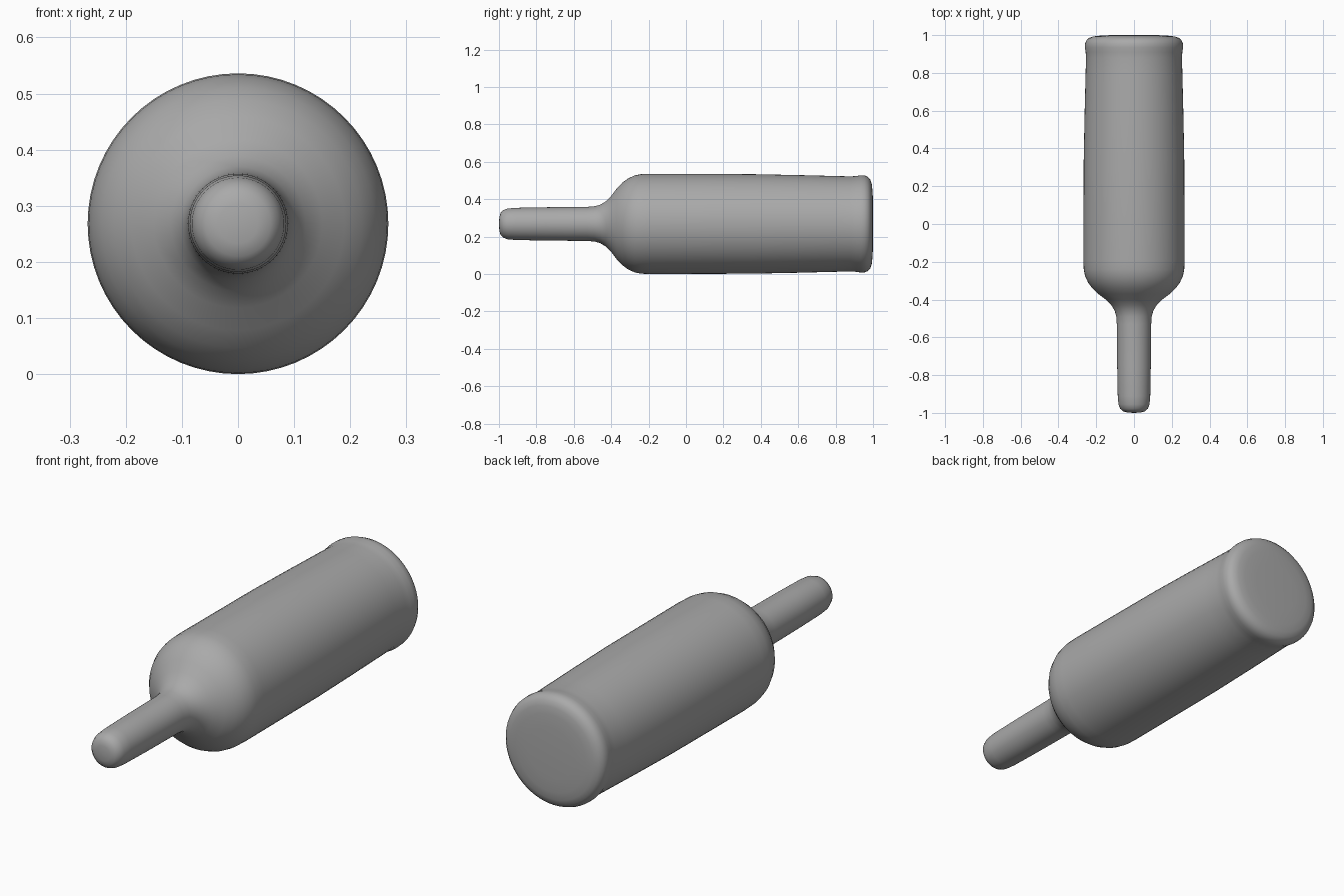
import bpy
import bmesh
import math

if "Cube" in bpy.data.objects:
    bpy.data.objects.remove(bpy.data.objects["Cube"], do_unlink=True)

AXIS_Z = 0.268
SEGMENTS = 64

# Single grey material
grey = bpy.data.materials.new("grey")
grey.use_nodes = True
colour = (0.4, 0.4, 0.4, 1.0)
grey.diffuse_color = colour
grey.node_tree.nodes["Principled BSDF"].inputs["Base Color"].default_value = colour

# Profile as (y, radius): neck tip, neck, shoulder, body, slight waist, base rim
PROFILE = [
    (-1.0, 0.0), (-0.998, 0.035), (-0.992, 0.058), (-0.978, 0.073), (-0.955, 0.082),
    (-0.91, 0.086), (-0.75, 0.089), (-0.53, 0.091), (-0.49, 0.094), (-0.46, 0.102),
    (-0.43, 0.120), (-0.40, 0.150), (-0.37, 0.190), (-0.34, 0.221), (-0.31, 0.243),
    (-0.275, 0.259), (-0.24, 0.266), (-0.19, 0.268), (0.35, 0.266), (0.60, 0.261),
    (0.80, 0.256), (0.88, 0.254), (0.91, 0.256), (0.935, 0.260), (0.955, 0.259),
    (0.972, 0.252), (0.985, 0.238), (0.993, 0.215), (0.997, 0.18), (1.0, 0.12), (1.0, 0.0),
]


def lathe(name, profile):
    """Spin a profile around the horizontal y axis."""
    bm = bmesh.new()
    verts = [bm.verts.new((r, y, 0)) for y, r in profile]
    edges = [bm.edges.new(pair) for pair in zip(verts, verts[1:])]
    bmesh.ops.spin(bm, geom=verts + edges, cent=(0, 0, 0), axis=(0, 1, 0),
                   angle=math.tau, steps=SEGMENTS, use_duplicate=False)
    bmesh.ops.remove_doubles(bm, verts=bm.verts, dist=1e-5)
    bmesh.ops.recalc_face_normals(bm, faces=bm.faces)
    mesh = bpy.data.meshes.new(name)
    bm.to_mesh(mesh)
    bm.free()
    obj = bpy.data.objects.new(name, mesh)
    bpy.context.collection.objects.link(obj)
    obj.location.z = AXIS_Z
    mesh.materials.append(grey)
    mesh.shade_smooth()
    return obj


# Bottle lying on its side, neck to the front
lathe("bottle", PROFILE)
